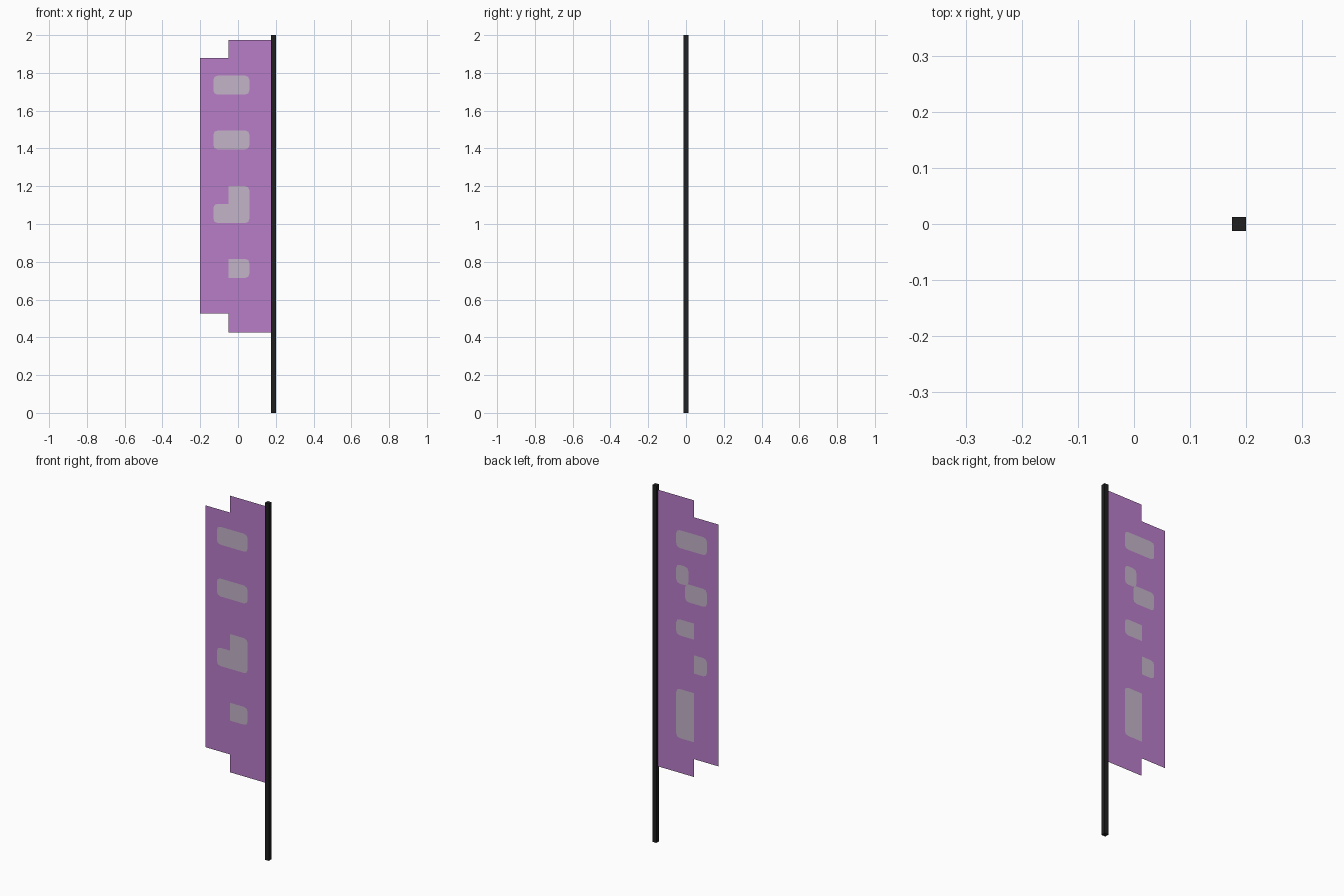
import bpy
import bmesh
from mathutils import Vector

if "Cube" in bpy.data.objects:
    bpy.data.objects.remove(bpy.data.objects["Cube"])

SEAM = -0.05   # x where the banner steps


def material(name, rgb):
    m = bpy.data.materials.new(name)
    m.diffuse_color = (*rgb, 1.0)
    m.use_nodes = True
    m.node_tree.nodes["Principled BSDF"].inputs["Base Color"].default_value = m.diffuse_color
    return m


PURPLE = material("purple cloth", (0.485, 0.205, 0.578))
GREY = material("pale grey patch", (0.552, 0.456, 0.578))
BLACK = material("black pole", (0.014, 0.014, 0.015))


def add_object(name, bm, mat):
    mesh = bpy.data.meshes.new(name)
    bm.to_mesh(mesh)
    bm.free()
    mesh.materials.append(mat)
    ob = bpy.data.objects.new(name, mesh)
    bpy.context.collection.objects.link(ob)


def add_outline(bm, pts, y, facing):
    """Flat face in the xz plane, with its normal along facing * y."""
    face = bm.faces.new([bm.verts.new((p[0], y, p[1])) for p in pts])
    face.normal_update()
    if face.normal.y * facing < 0:
        face.normal_flip()


def clip_corners(pts, r=0.022):
    """Round the corners in two steps, leaving those on the seam sharp."""
    out = []
    for i, p in enumerate(pts):
        p = Vector(p)
        if abs(p.x - SEAM) < 1e-4:
            out.append(p)
            continue
        a = (Vector(pts[i - 1]) - p).normalized() * r
        b = (Vector(pts[(i + 1) % len(pts)]) - p).normalized() * r
        out += [p + a, p + (a + b) * 0.27, p + b]
    return out


def rect(x0, x1, z0, z1):
    return [(x0, z0), (x1, z0), (x1, z1), (x0, z1)]


# square pole
bm = bmesh.new()
bmesh.ops.create_cube(bm, size=1.0)
bmesh.ops.scale(bm, vec=(0.025, 0.025, 2.0), verts=bm.verts)
bmesh.ops.translate(bm, vec=(0.1875, 0, 1.0), verts=bm.verts)
add_object("pole", bm, BLACK)

# stepped paper-thin banner
bm = bmesh.new()
add_outline(bm, [(-0.2, 0.525), (SEAM, 0.525), (SEAM, 0.425), (0.18, 0.425),
                 (0.18, 1.975), (SEAM, 1.975), (SEAM, 1.88), (-0.2, 1.88)], 0, -1)
add_object("banner", bm, PURPLE)

# pale patches on each side
top_patch = rect(-0.13, 0.06, 1.685, 1.785)
front = [top_patch,
         rect(-0.13, 0.06, 1.395, 1.495),
         [(-0.13, 1.005), (0.06, 1.005), (0.06, 1.2), (SEAM, 1.2),
          (SEAM, 1.107), (-0.13, 1.107)],
         rect(SEAM, 0.06, 0.715, 0.815)]
back = [top_patch,
        rect(-0.13, 0.005, 1.395, 1.495),
        rect(-0.015, 0.06, 1.485, 1.59),
        rect(SEAM, 0.06, 1.195, 1.285),
        rect(-0.13, SEAM, 1.005, 1.107),
        rect(SEAM, 0.06, 0.62, 0.895)]
for name, patches, side in (("front_patches", front, -1), ("back_patches", back, 1)):
    bm = bmesh.new()
    for pts in patches:
        add_outline(bm, clip_corners(pts), side * 0.001, side)
    add_object(name, bm, GREY)
